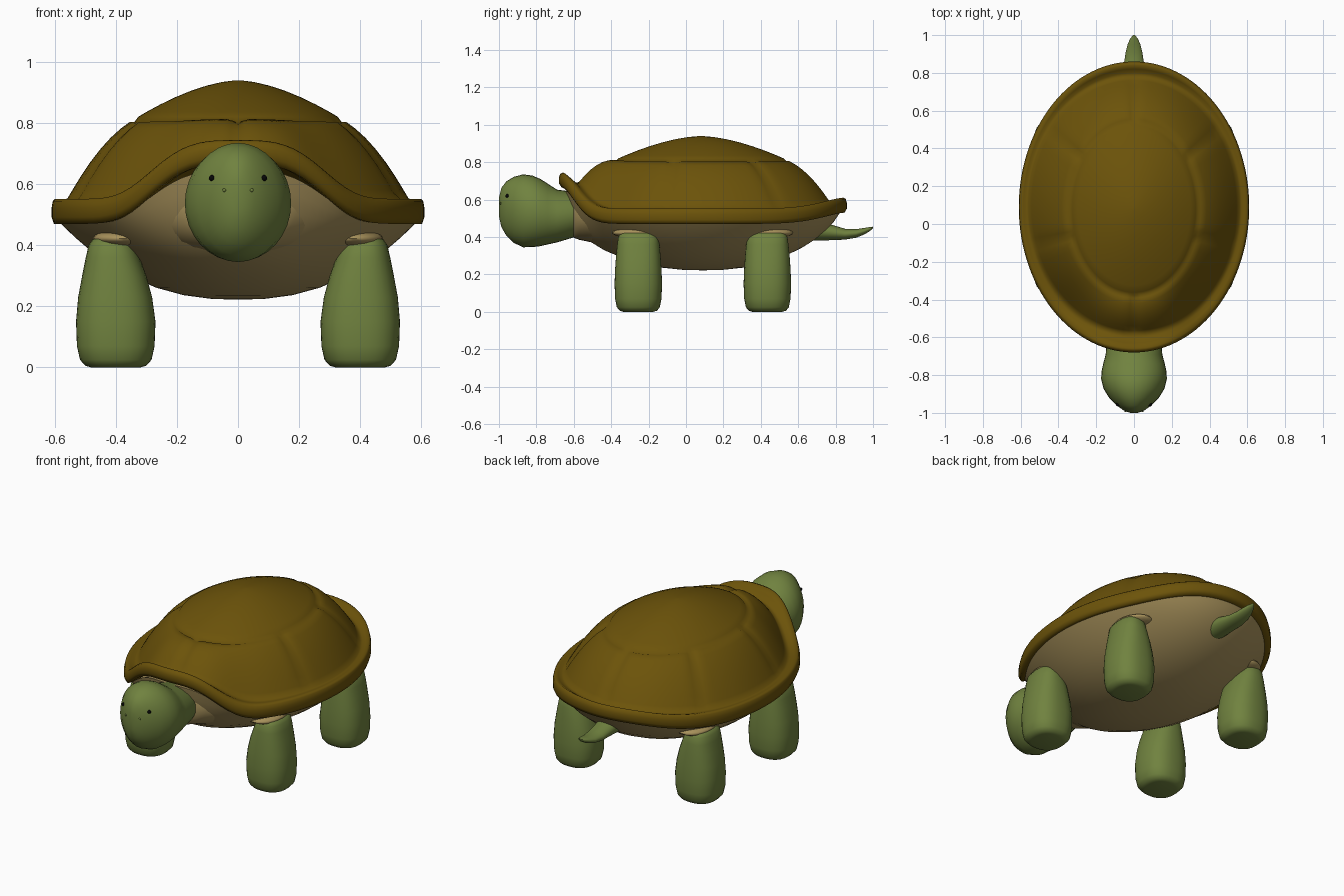
import bpy, bmesh
from math import sin, cos, pi, exp, radians
from mathutils import Vector, Matrix
from mathutils.bvhtree import BVHTree

if "Cube" in bpy.data.objects:
    bpy.data.objects.remove(bpy.data.objects["Cube"])


def material(name, r, g, b):
    m = bpy.data.materials.new(name)
    m.diffuse_color = (r, g, b, 1)
    m.use_nodes = True
    m.node_tree.nodes["Principled BSDF"].inputs["Base Color"].default_value = m.diffuse_color
    return m


SHELL = material("shell brown", 0.15, 0.087, 0.003)
BELLY = material("belly tan", 0.39, 0.285, 0.105)
SKIN = material("skin green", 0.163, 0.225, 0.05)
BLACK = material("eye black", 0.002, 0.002, 0.002)


def finish(name, bm, mat, angle=60):
    bmesh.ops.recalc_face_normals(bm, faces=bm.faces)
    if bm.calc_volume(signed=True) < 0:
        bmesh.ops.reverse_faces(bm, faces=bm.faces)
    me = bpy.data.meshes.new(name)
    bm.to_mesh(me)
    bm.free()
    me.materials.append(mat)
    me.shade_smooth()
    me.set_sharp_from_angle(angle=radians(angle))
    ob = bpy.data.objects.new(name, me)
    bpy.context.collection.objects.link(ob)
    return ob


def loft(name, rings, mat, angle=60):
    """Skin a list of closed rings and cap both ends."""
    bm = bmesh.new()
    vr = [[bm.verts.new(p) for p in ring] for ring in rings]
    n = len(vr[0])
    for a, b in zip(vr, vr[1:]):
        for i in range(n):
            j = (i + 1) % n
            bm.faces.new((a[i], a[j], b[j], b[i]))
    for ring in (vr[0], vr[-1]):
        # fan cap around a centre point
        mid = bm.verts.new(sum((v.co for v in ring), Vector()) / n)
        for i in range(n):
            bm.faces.new((ring[i], ring[(i + 1) % n], mid))
    return finish(name, bm, mat, angle)


def ball(name, centre, radii, mat, seg=24):
    bm = bmesh.new()
    bmesh.ops.create_uvsphere(bm, u_segments=seg, v_segments=seg // 2, radius=1)
    bm.transform(Matrix.Translation(centre) @ Matrix.Diagonal((*radii, 1)))
    return finish(name, bm, mat)


def oval(a, b, n=32, power=2.0):
    """Superellipse section."""
    out = []
    for i in range(n):
        c, s = cos(2 * pi * i / n), sin(2 * pi * i / n)
        k = (abs(c) ** power + abs(s) ** power) ** (-1 / power)
        out.append((a * c * k, b * s * k))
    return out


# ---- shell: rings around an angle measured from the front ----
N = 120
GROOVES = (0, 24, 42, 60, 78, 96)


def lift(i):
    """How strongly ring point i belongs to the front arch and the rear flick."""
    phi = abs(360 * i / N if i <= N / 2 else 360 * i / N - 360)
    return exp(-(phi / 31) ** 3.3), exp(-((180 - phi) / 40) ** 3)


def on_oval(i, a, cy, b):
    p = 2 * pi * i / N
    return a * sin(p), cy - b * cos(p)


def mix(p, q, s):
    return p[0] + (q[0] - p[0]) * s, p[1] + (q[1] - p[1]) * s


def top_point(i, t):
    x, y = on_oval(i, 0.34 * t, 0.08, 0.46 * t)
    return x, y, 0.94 - 0.128 * t ** 1.65


def base(i):
    f, b = lift(i)
    return 0.548 + 0.14 * f + 0.028 * b


def side_point(i, s, dip):
    x, y = mix(on_oval(i, 0.34, 0.08, 0.46), on_oval(i, 0.56, 0.10, 0.68), s)
    z = 0.812 + (base(i) - 0.812) * s + 0.14 * s * (1 - s) - dip
    gap = min(min((i - g) % N, (g - i) % N) for g in GROOVES)
    if 0.02 < s < 0.95:
        z -= (0.014, 0.005)[gap] if gap < 2 else 0
    return x, y, z


def rim_point(i, u, blend, dz):
    f, b = lift(i)
    x, y = mix(on_oval(i, 0.56, 0.10, 0.68), on_oval(i, 0.61, 0.09, 0.77), u)
    top = 0.552 + 0.195 * f + 0.06 * b
    return x, y, base(i) + (top - base(i)) * blend + dz


rings = [[top_point(i, t) for i in range(N)]
         for t in (0.02, 0.15, 0.3, 0.45, 0.6, 0.75, 0.88, 0.96)]
rings += [[side_point(i, s, d) for i in range(N)]
          for s, d in ((0, 0.01), (0.06, 0), (0.2, 0), (0.35, 0), (0.5, 0), (0.65, 0),
                       (0.8, 0), (0.92, 0), (1, -0.002))]
rings += [[rim_point(i, u, k, dz) for i in range(N)]
          for u, k, dz in ((0.25, 0.15, -0.002), (0.5, 0.55, 0), (0.78, 0.95, 0),
                           (0.92, 1, -0.008), (1, 1, -0.03), (1, 1, -0.06),
                           (0.85, 1, -0.082), (0.3, 1, -0.08), (-0.5, 1, -0.06))]
loft("shell", rings, SHELL, 100)


# ---- belly ----
def belly_point(i, t):
    f, b = lift(i)
    x, y = on_oval(i, 0.593 * t, 0.09, 0.735 * t)
    return x, y, (0.222 + 0.263 * t ** 2.4 + (0.21 * f + 0.05 * b) * t ** 14
                  - 0.05 * f * t ** 4)


loft("belly", [[belly_point(i, t) for i in range(N)]
               for t in (1, 0.98, 0.95, 0.9, 0.82, 0.72, 0.6, 0.45, 0.3, 0.15, 0.02)], BELLY)

# ---- legs with the skin folds above them ----
LEG = [(0.0, 0.40, 0.08, 0.08), (0.006, 0.40, 0.1, 0.1), (0.025, 0.40, 0.117, 0.115),
       (0.07, 0.40, 0.127, 0.124), (0.15, 0.40, 0.13, 0.127), (0.23, 0.402, 0.121, 0.124),
       (0.30, 0.405, 0.105, 0.119), (0.36, 0.41, 0.088, 0.113), (0.40, 0.413, 0.076, 0.107),
       (0.42, 0.415, 0.06, 0.095), (0.43, 0.415, 0.03, 0.06)]
for end, cy in (("front", -0.255), ("back", 0.435)):
    for side, sx in (("left", 1), ("right", -1)):
        loft(f"{end}_{side}_leg",
             [[(sx * (cx + px), cy + py, z) for px, py in oval(rx, ry, 32, 2.5)]
              for z, cx, rx, ry in LEG], SKIN, 80)
        ball(f"{end}_{side}_leg_fold", (sx * 0.375, cy, 0.422), (0.1, 0.138, 0.03), BELLY)


# ---- head, neck fold and tail: (y, centre z, half width, half height) ----
def along_y(name, sections, mat):
    return loft(name, [[(px, y, zc + pz) for px, pz in oval(rx, rz)]
                       for y, zc, rx, rz in sections], mat)


head = along_y("head", [
    (-1.0, 0.56, 0.02, 0.05), (-0.987, 0.558, 0.055, 0.105), (-0.96, 0.552, 0.092, 0.146),
    (-0.92, 0.545, 0.132, 0.177), (-0.87, 0.54, 0.162, 0.195), (-0.82, 0.537, 0.174, 0.191),
    (-0.78, 0.531, 0.172, 0.18), (-0.74, 0.523, 0.163, 0.163), (-0.69, 0.512, 0.15, 0.141),
    (-0.6, 0.52, 0.143, 0.122), (-0.54, 0.52, 0.11, 0.09)], SKIN)

along_y("neck_fold", [
    (-0.605, 0.522, 0.13, 0.11), (-0.60, 0.522, 0.15, 0.126), (-0.57, 0.522, 0.192, 0.137),
    (-0.53, 0.52, 0.24, 0.143), (-0.46, 0.50, 0.295, 0.14), (-0.38, 0.48, 0.31, 0.1)], BELLY)

along_y("tail", [
    (0.66, 0.44, 0.07, 0.06), (0.75, 0.428, 0.06, 0.046), (0.85, 0.415, 0.053, 0.029),
    (0.91, 0.419, 0.044, 0.023), (0.95, 0.43, 0.034, 0.018), (0.98, 0.441, 0.021, 0.012),
    (1.0, 0.451, 0.006, 0.004)], SKIN)

# ---- eyes and nostrils, seated on the face ----
me = head.data
tree = BVHTree.FromPolygons([v.co for v in me.vertices], [p.vertices for p in me.polygons])
for side, sx in (("left", 1), ("right", -1)):
    for part, x, z, r, mat in (("eye", 0.085, 0.62, 0.01, BLACK),
                               ("nostril", 0.045, 0.58, 0.006, SKIN)):
        hit = tree.ray_cast(Vector((sx * x, -2, z)), Vector((0, 1, 0)))[0]
        ball(f"{side}_{part}", hit, (r, r, r), mat, 16)
